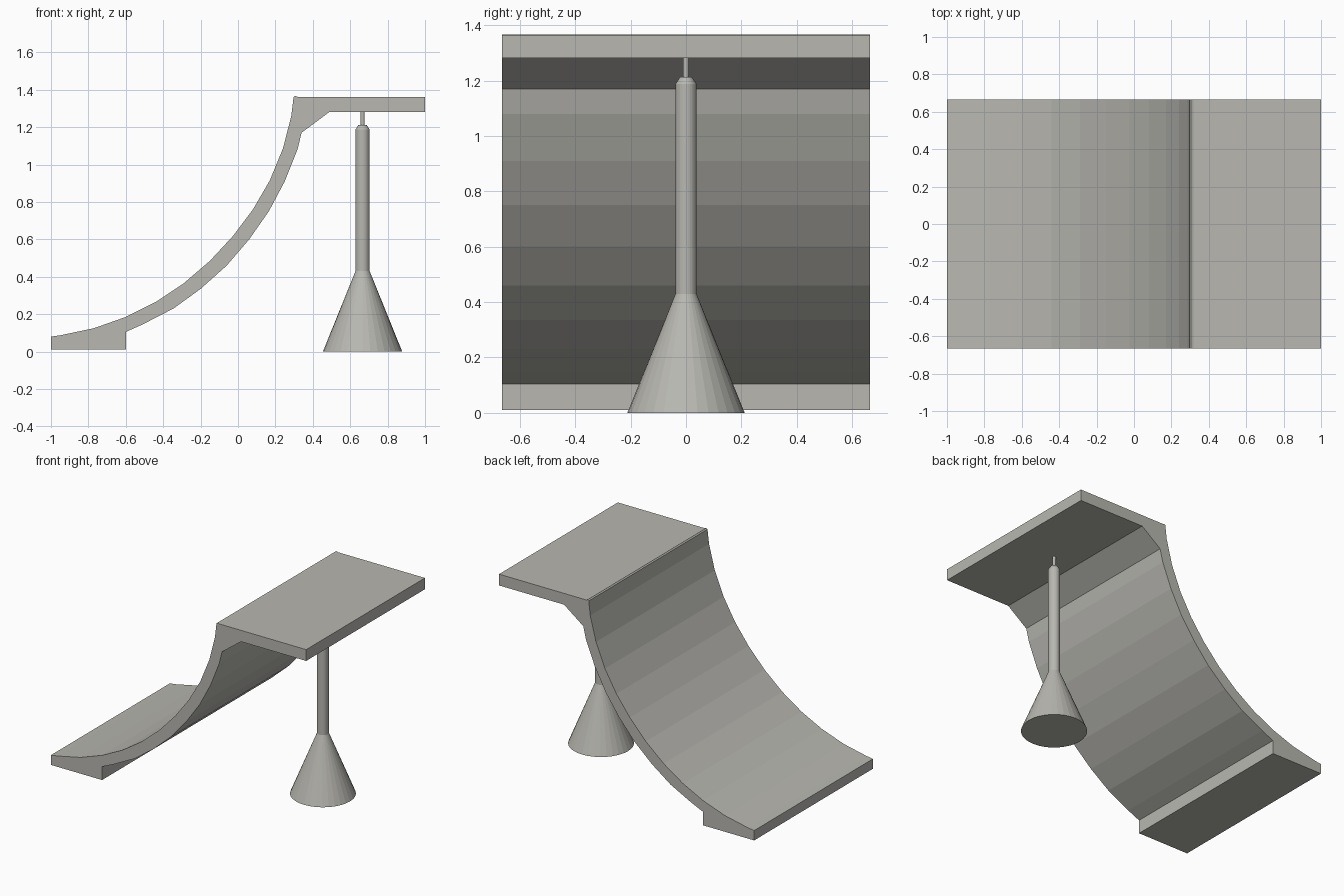
import bpy, bmesh
from math import cos, sin, tau

cube = bpy.data.objects.get("Cube")
if cube:
    bpy.data.objects.remove(cube, do_unlink=True)

grey = bpy.data.materials.new("warm_grey")
grey.use_nodes = True
colour = (0.48, 0.475, 0.44, 1)
grey.diffuse_color = colour
grey.node_tree.nodes["Principled BSDF"].inputs["Base Color"].default_value = colour


def make_object(name, bm):
    bmesh.ops.recalc_face_normals(bm, faces=bm.faces)
    mesh = bpy.data.meshes.new(name)
    bm.to_mesh(mesh)
    bm.free()
    mesh.materials.append(grey)
    obj = bpy.data.objects.new(name, mesh)
    bpy.context.collection.objects.link(obj)
    return obj


def extrude_profile(name, profile, half_width):
    bm = bmesh.new()
    face = bm.faces.new([bm.verts.new((x, -half_width, z)) for x, z in profile])
    new = bmesh.ops.extrude_face_region(bm, geom=[face], use_keep_orig=True)["geom"]
    verts = [g for g in new if isinstance(g, bmesh.types.BMVert)]
    bmesh.ops.translate(bm, verts=verts, vec=(0, 2 * half_width, 0))
    return make_object(name, bm)


def lathe(name, profile, centre_x, sides=32):
    bm = bmesh.new()
    rings = [[bm.verts.new((centre_x + r * cos(tau * i / sides), r * sin(tau * i / sides), z))
              for i in range(sides)] for r, z in profile]
    for low, high in zip(rings, rings[1:]):
        for i in range(sides):
            j = (i + 1) % sides
            bm.faces.new((low[i], low[j], high[j], high[i]))
    bm.faces.new(rings[0])
    bm.faces.new(rings[-1])
    return make_object(name, bm)


# Riding surface, from the foot up to the lip
upper = [(-1, .08), (-.95, .087), (-.77, .125), (-.6, .185), (-.44, .265),
         (-.29, .365), (-.15, .485), (-.025, .62), (.08, .76), (.17, .915),
         (.24, 1.085), (.285, 1.26), (.297, 1.36), (.305, 1.367), (.318, 1.362)]
# Flat deck, then the underside back down to the foot
deck = [(1, 1.362), (1, 1.282), (.49, 1.282)]
under = [(.34, 1.17), (.318, 1.08), (.25, .91), (.165, .75), (.06, .6),
         (-.06, .46), (-.2, .335), (-.345, .23), (-.51, .145), (-.6, .105)]
foot = [(-.6, .01), (-1, .01)]
extrude_profile("curved_ramp", upper + deck + under + foot, .665)

# Support post: flared base, shaft, chamfered top and thin pin under the deck
lathe("support_post", [(.212, 0), (.038, .43), (.038, 1.187), (.022, 1.212),
                       (.011, 1.212), (.011, 1.282)], .666)
